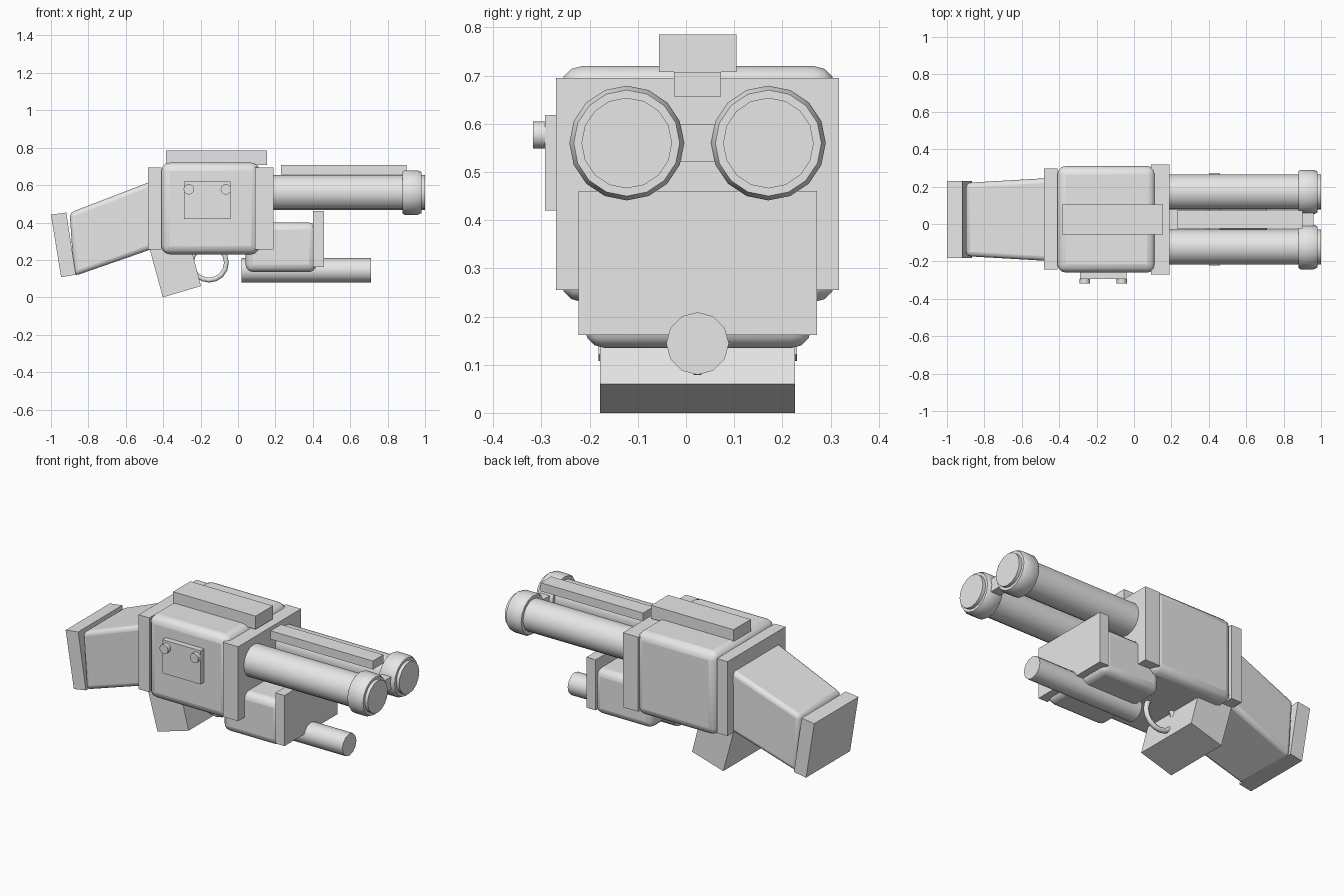
import bpy, bmesh, math
from mathutils import Vector

old = bpy.data.objects.get("Cube")
if old:
    bpy.data.objects.remove(old)

grey = bpy.data.materials.new("light_grey")
grey.use_nodes = True
grey.diffuse_color = (0.8, 0.8, 0.8, 1)
grey.node_tree.nodes["Principled BSDF"].inputs["Base Color"].default_value = (0.8, 0.8, 0.8, 1)

MID = 0.024  # centre line of the body in y


def finish(name, bm, bevel=0, segments=3, smooth=False):
    bmesh.ops.recalc_face_normals(bm, faces=bm.faces)
    mesh = bpy.data.meshes.new(name)
    bm.to_mesh(mesh)
    bm.free()
    obj = bpy.data.objects.new(name, mesh)
    bpy.context.collection.objects.link(obj)
    mesh.materials.append(grey)
    if bevel:
        mod = obj.modifiers.new("bevel", 'BEVEL')
        mod.width = bevel
        mod.segments = segments
        mod.limit_method = 'ANGLE'
        mod.angle_limit = math.radians(40)
    if bevel or smooth:
        bpy.ops.object.select_all(action='DESELECT')
        obj.select_set(True)
        bpy.context.view_layer.objects.active = obj
        bpy.ops.object.shade_smooth_by_angle(angle=math.radians(40))
    return obj


def box(name, x, y, z, bevel=0):
    bm = bmesh.new()
    bmesh.ops.create_cube(bm, size=1)
    for v in bm.verts:
        v.co = Vector([r[0] if c < 0 else r[1] for c, r in zip(v.co, (x, y, z))])
    return finish(name, bm, bevel)


def slab(name, outline, widths, bevel=0):
    """Side outline in xz, with a half width at each point, spanning y."""
    bm = bmesh.new()
    rows = [[bm.verts.new((x, MID + s * w, z)) for (x, z), w in zip(outline, widths)]
            for s in (-1, 1)]
    bm.faces.new(rows[0])
    bm.faces.new(rows[1])
    n = len(outline)
    for i in range(n):
        j = (i + 1) % n
        bm.faces.new((rows[0][i], rows[0][j], rows[1][j], rows[1][i]))
    return finish(name, bm, bevel)


def rod(name, profile, y, z, sides=16):
    """Closed turned part along x from (x, radius) points."""
    bm = bmesh.new()
    rings = []
    for x, r in profile:
        rings.append([bm.verts.new((x, y + r * math.cos(math.tau * i / sides),
                                    z + r * math.sin(math.tau * i / sides)))
                      for i in range(sides)])
    for a, b in zip(rings, rings[1:]):
        for i in range(sides):
            j = (i + 1) % sides
            bm.faces.new((a[i], a[j], b[j], b[i]))
    bm.faces.new(rings[0])
    bm.faces.new(rings[-1])
    return finish(name, bm, smooth=True)


# Receiver with its end plates and top rail
box("receiver", (-0.41, 0.115), (-0.26, 0.31), (0.23, 0.72), 0.045)
box("front_plate", (0.09, 0.19), (-0.27, 0.318), (0.255, 0.695))
box("rear_plate", (-0.48, -0.41), (-0.243, 0.298), (0.255, 0.695))
box("top_rail", (-0.385, 0.155), (-0.056, 0.105), (0.707, 0.785))

# Twin barrels with muzzle collars
for side, y in (("right", -0.123), ("left", 0.171)):
    rod(side + "_barrel", [(0.15, 0.094), (1.0, 0.094)], y, 0.56)
    rod(side + "_muzzle", [(0.88, 0.112), (0.89, 0.119), (0.96, 0.119), (0.981, 0.11)], y, 0.56)
box("muzzle_bridge", (0.9, 0.96), (-0.04, 0.09), (0.522, 0.598))
box("barrel_rail", (0.23, 0.9), (-0.025, 0.073), (0.657, 0.707))

# Fore grip and lower tube
box("fore_grip", (0.04, 0.42), (-0.21, 0.26), (0.135, 0.4), 0.04)
box("fore_grip_plate", (0.4, 0.46), (-0.223, 0.272), (0.162, 0.461))
rod("lower_tube", [(0.02, 0.065), (0.712, 0.065)], MID, 0.144, 12)

# Stock and butt plate
slab("stock", [(-0.45, 0.625), (-0.9, 0.452), (-0.877, 0.113), (-0.44, 0.265)],
     [0.222, 0.196, 0.196, 0.222], 0.025)
slab("butt_plate", [(-1.0, 0.442), (-0.918, 0.453), (-0.867, 0.121), (-0.946, 0.108)], [0.206] * 4)

# Hand grip
slab("hand_grip", [(-0.402, 0.0), (-0.198, 0.06), (-0.255, 0.28), (-0.478, 0.28)], [0.202] * 4)

# Trigger guard: a ring swept with a bevelled curve
curve = bpy.data.curves.new("trigger_guard", 'CURVE')
curve.dimensions = '3D'
curve.bevel_depth = 0.015
curve.bevel_resolution = 1
spline = curve.splines.new('POLY')
spline.points.add(15)
for i, p in enumerate(spline.points):
    a = math.tau * i / 16
    p.co = (-0.155 + 0.093 * math.cos(a), MID, 0.185 + 0.093 * math.sin(a), 1)
spline.use_cyclic_u = True
guard = bpy.data.objects.new("trigger_guard", curve)
bpy.context.collection.objects.link(guard)
curve.materials.append(grey)

# Side control plate with two knobs
box("side_plate", (-0.29, -0.04), (-0.293, -0.24), (0.42, 0.618))
for side, x in (("rear", -0.263), ("front", -0.065)):
    knob = rod(side + "_knob", [(0, 0.018), (0.02, 0.018), (0.02, 0.028), (0.045, 0.028)], 0, 0, 12)
    knob.rotation_euler.z = -math.pi / 2
    knob.location = (x, -0.273, 0.577)
